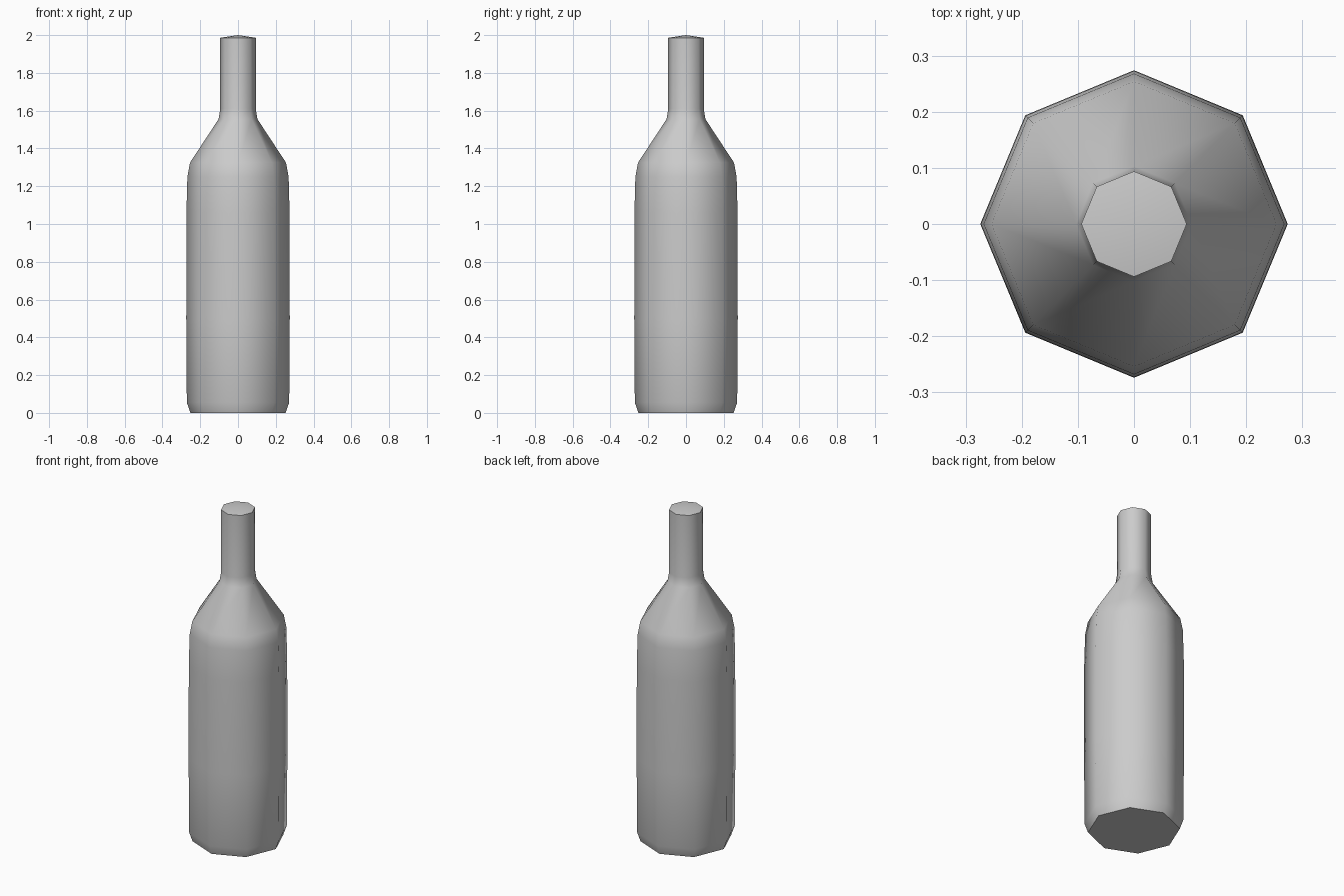
import bpy, bmesh, math

cube = bpy.data.objects.get("Cube")
if cube:
    bpy.data.objects.remove(cube, do_unlink=True)

SIDES = 8

# Single plain grey for the whole bottle
grey = bpy.data.materials.new("plain_grey")
grey.use_nodes = True
colour = (0.6, 0.6, 0.6, 1.0)
grey.diffuse_color = colour
grey.node_tree.nodes["Principled BSDF"].inputs["Base Color"].default_value = colour

# Bottle outline from base to lip: (radius, height)
profile = [
    (0.252, 0.0), (0.271, 0.055), (0.274, 0.5), (0.273, 1.06),
    (0.268, 1.25), (0.254, 1.325),          # body and shoulder edge
    (0.103, 1.555), (0.094, 1.61),          # shoulder slope and neck root
    (0.094, 1.986),                         # neck
]


def ring(bm, radius, z):
    """One octagonal loop with corners on the axes."""
    return [bm.verts.new((radius * math.cos(i * math.tau / SIDES),
                          radius * math.sin(i * math.tau / SIDES), z))
            for i in range(SIDES)]


bm = bmesh.new()
rings = [ring(bm, r, z) for r, z in profile]
for low, high in zip(rings, rings[1:]):
    for i in range(SIDES):
        j = (i + 1) % SIDES
        bm.faces.new((low[i], low[j], high[j], high[i]))

# Flat base and slightly domed top
bm.faces.new(rings[0][::-1])
tip = bm.verts.new((0, 0, 2.0))
for i in range(SIDES):
    bm.faces.new((rings[-1][i], rings[-1][(i + 1) % SIDES], tip))

mesh = bpy.data.meshes.new("bottle")
bm.to_mesh(mesh)
bm.free()
mesh.materials.append(grey)
bottle = bpy.data.objects.new("bottle", mesh)
bpy.context.collection.objects.link(bottle)

# Smooth sides, crisp base and lip edges
bpy.ops.object.select_all(action="DESELECT")
bottle.select_set(True)
bpy.context.view_layer.objects.active = bottle
bpy.ops.object.shade_smooth_by_angle(angle=math.radians(60))
